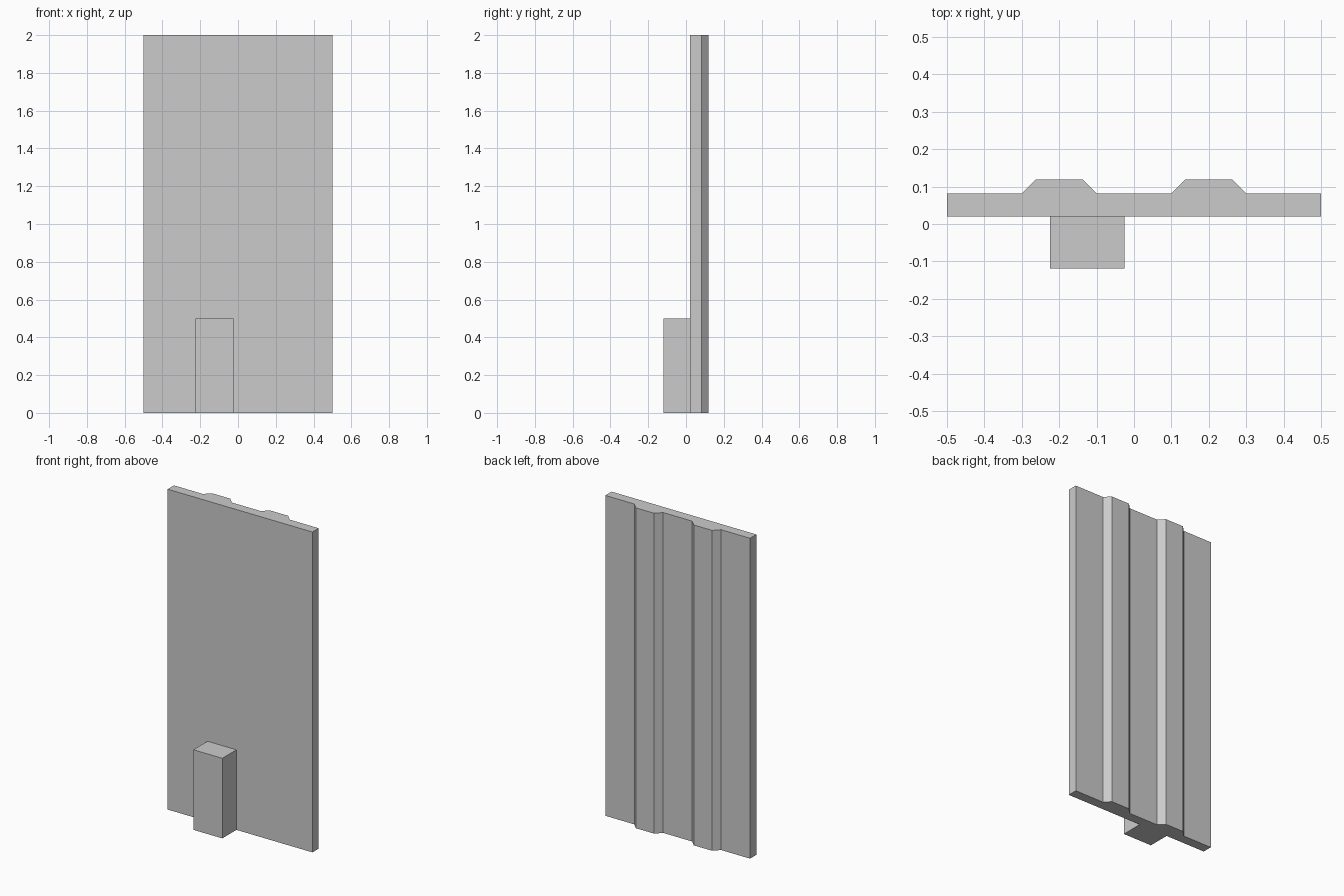
import bpy
import bmesh

cube = bpy.data.objects.get("Cube")
if cube:
    bpy.data.objects.remove(cube, do_unlink=True)

grey = bpy.data.materials.new("plain_grey")
grey.use_nodes = True
colour = (0.6, 0.6, 0.6, 1)
grey.diffuse_color = colour
grey.node_tree.nodes["Principled BSDF"].inputs["Base Color"].default_value = colour


def extrude_outline(name, outline, height):
    """Raise a counter-clockwise floor outline into a solid."""
    bm = bmesh.new()
    base = bm.faces.new([bm.verts.new((x, y, 0)) for x, y in outline])
    result = bmesh.ops.extrude_face_region(bm, geom=[base], use_keep_orig=True)
    top = [v for v in result["geom"] if isinstance(v, bmesh.types.BMVert)]
    bmesh.ops.translate(bm, verts=top, vec=(0, 0, height))
    bmesh.ops.recalc_face_normals(bm, faces=bm.faces)
    mesh = bpy.data.meshes.new(name)
    bm.to_mesh(mesh)
    bm.free()
    mesh.materials.append(grey)
    obj = bpy.data.objects.new(name, mesh)
    bpy.context.collection.objects.link(obj)
    return obj


# Wall panel with two raised ribs along its back
FRONT, BACK, RIB = 0.02, 0.082, 0.119
outline = [(-0.5, FRONT), (0.5, FRONT), (0.5, BACK)]
for centre in (0.2, -0.2):
    outline += [(centre + 0.1, BACK), (centre + 0.063, RIB),
                (centre - 0.063, RIB), (centre - 0.1, BACK)]
outline.append((-0.5, BACK))
extrude_outline("wall_panel", outline, 2)

# Box standing against the front of the panel
extrude_outline("front_box", [(-0.225, -0.119), (-0.025, -0.119),
                              (-0.025, FRONT), (-0.225, FRONT)], 0.5)
